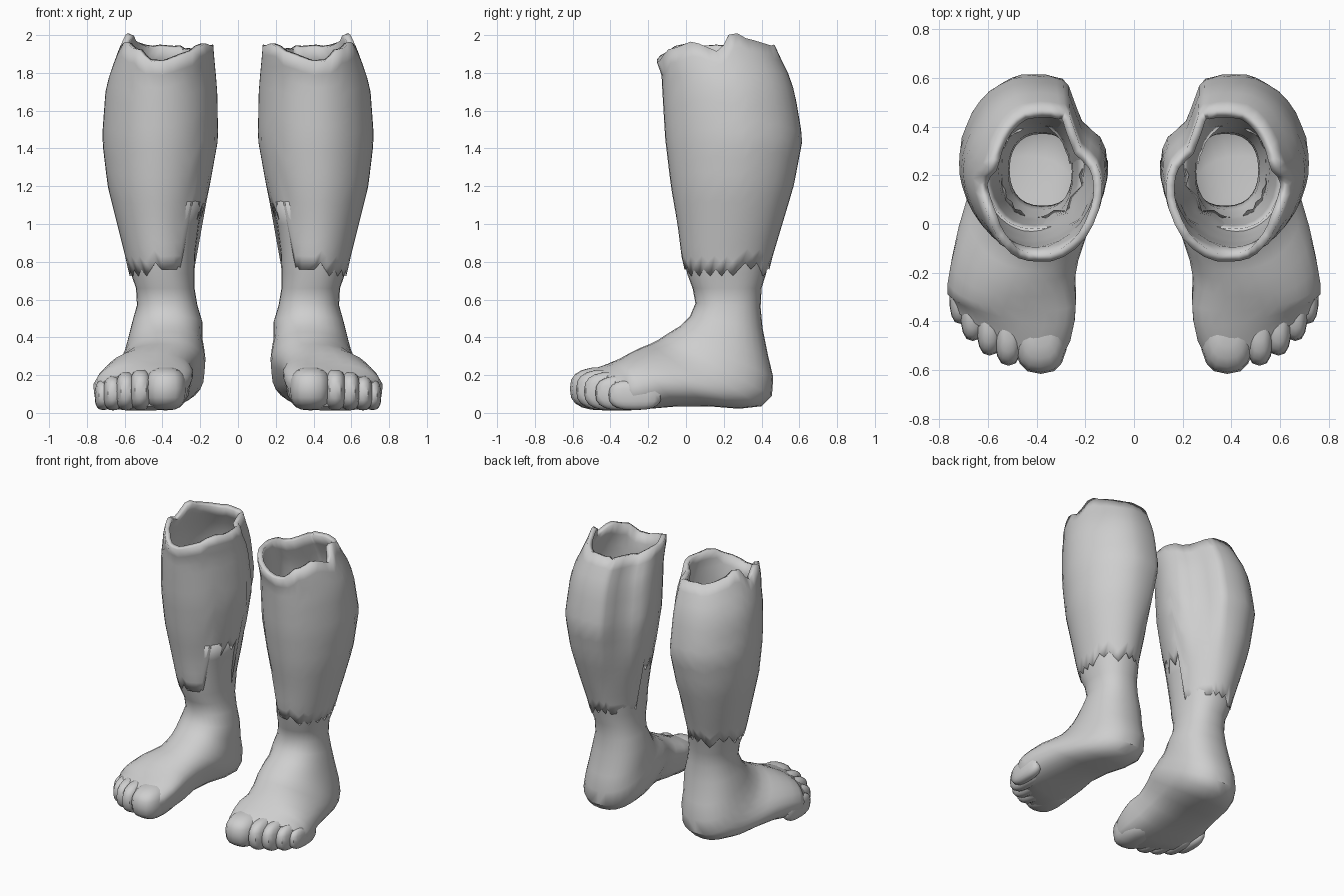
import bpy, bmesh, math, random
from mathutils import Matrix, Vector

random.seed(4)
cube = bpy.data.objects.get("Cube")
if cube:
    bpy.data.objects.remove(cube, do_unlink=True)

skin = bpy.data.materials.new("light_grey")
skin.use_nodes = True
skin.diffuse_color = (0.62, 0.62, 0.62, 1)
skin.node_tree.nodes["Principled BSDF"].inputs["Base Color"].default_value = (0.62, 0.62, 0.62, 1)


def finish(name, bm, thickness=0):
    """Turn a left-side bmesh into a smooth object mirrored to the right."""
    mesh = bpy.data.meshes.new(name)
    bm.to_mesh(mesh)
    bm.free()
    mesh.materials.append(skin)
    ob = bpy.data.objects.new(name, mesh)
    bpy.context.collection.objects.link(ob)
    bpy.ops.object.select_all(action='DESELECT')
    ob.select_set(True)
    bpy.context.view_layer.objects.active = ob
    if thickness:
        solid = ob.modifiers.new("thickness", 'SOLIDIFY')
        solid.thickness = thickness
        solid.offset = -1
    mirror = ob.modifiers.new("other_leg", 'MIRROR')
    mirror.use_mirror_merge = False
    bpy.ops.object.shade_smooth_by_angle(angle=math.radians(40))


def bridge(bm, rings):
    """Skin a stack of closed rings."""
    rows = [[bm.verts.new(p) for p in ring] for ring in rings]
    n = len(rows[0])
    for a, b in zip(rows, rows[1:]):
        for i in range(n):
            j = (i + 1) % n
            bm.faces.new((a[i], a[j], b[j], b[i]))
    return rows


def smooth_loop(values):
    """Double a closed list of vectors with rounded midpoints."""
    out, n = [], len(values)
    for i in range(n):
        a, b, c, d = (values[(i + k) % n] for k in (-1, 0, 1, 2))
        out += [b, (b + c) * 0.5625 - (a + d) * 0.0625]
    return out


def lookup(table, z):
    for a, b in zip(table, table[1:]):
        if z <= b[0]:
            t = max(0, (z - a[0]) / (b[0] - a[0]))
            return [p + (q - p) * t for p, q in zip(a, b)]
    return table[-1]


# Calf section from the shin round the outside: u, v, rim height
section = smooth_loop([Vector(p) for p in (
    (0, -1, 1.86), (.32, -.95, 1.87), (.6, -.79, 1.92), (.82, -.55, 1.95),
    (.96, -.27, 1.96), (1, 0, 1.91), (.96, .28, 2), (.82, .56, 1.99),
    (.6, .8, 1.96), (.3, .96, 1.95), (0, 1, 1.94), (-.3, .97, 1.94),
    (-.47, .88, 1.93), (-.65, .47, 1.93), (-.9, .29, 1.94), (-1, .02, 1.95),
    (-.95, -.3, 1.95), (-.72, -.68, 1.94), (-.38, -.92, 1.89))])

# Calf outline: height, x range, y range, amount of muscle groove
calf = [(.7, .235, .57, .01, .43, 0), (.8, .225, .59, -.02, .45, 0),
        (1, .2, .64, -.045, .51, 0), (1.2, .15, .69, -.08, .57, .5),
        (1.45, .105, .72, -.11, .618, 1), (1.7, .11, .702, -.125, .575, 1),
        (1.8, .118, .678, -.13, .54, 1), (1.87, .125, .65, -.16, .505, 1),
        (2, .135, .605, -.16, .445, 1)]


def calf_point(p, z):
    _, x0, x1, y0, y1, groove = lookup(calf, z)
    flat = Vector((p.x, p.y))
    flat = flat.normalized().lerp(flat, groove)
    return ((x0 + x1) / 2 + flat.x * (x1 - x0) / 2,
            (y0 + y1) / 2 + flat.y * (y1 - y0) / 2, z)


# Hollow calf shell with torn edges and a tear on the inner front
bottoms, tops = [], []
for i, p in enumerate(section):
    low = 0.76 + random.choice((-.035, 0, .035)) * (i % 2)
    if p.x < -.6 and -.75 < p.y < .15:
        low = (1.12 if p.x < -.9 else 1.06) - 0.08 * (i % 2)
    bottoms.append(low)
    tops.append(p.z + random.uniform(-.008, .008))
steps = 16
bm = bmesh.new()
bridge(bm, [[calf_point(p, lo + (hi - lo) * r / steps)
             for p, lo, hi in zip(section, bottoms, tops)] for r in range(steps + 1)])
finish("calf_shell", bm, thickness=0.035)

# Foot rings: front or top point, back or bottom point, x range, ridge skew, toe slant
foot = [((-.045, 1.12), (.49, 1.12), .182, .63, 0, 0),
        ((-.03, 1), (.475, 1), .206, .61, 0, 0),
        ((-.008, .85), (.44, .85), .226, .58, 0, 0),
        ((.005, .74), (.425, .74), .23, .568, 0, 0),
        ((.035, .66), (.4, .66), .23, .54, 0, 0),
        ((.05, .58), (.395, .56), .215, .535, 0, 0),
        ((.02, .51), (.405, .45), .188, .56, 0, 0),
        ((-.03, .46), (.435, .3), .188, .585, .05, 0),
        ((-.08, .43), (.462, .19), .18, .605, .1, 0),
        ((-.12, .405), (.455, .09), .175, .63, .12, 0),
        ((-.15, .385), (.4, .035), .178, .655, .15, 0),
        ((-.19, .365), (.28, .022), .2, .69, .17, 0),
        ((-.24, .345), (.12, .035), .23, .725, .2, 0),
        ((-.3, .315), (-.04, .035), .25, .752, .23, 0),
        ((-.36, .285), (-.2, .022), .255, .765, .25, .1),
        ((-.42, .26), (-.34, .012), .257, .765, .22, .25),
        ((-.49, .235), (-.46, .012), .267, .758, .12, .5),
        ((-.56, .2), (-.555, .035), .3, .735, .05, .6)]
count = 28


def foot_ring(front, back, x0, x1, skew, slant):
    power = 0.72 if slant else 0.88
    ring = []
    for i in range(count):
        a = math.tau * i / count
        u, v = (math.copysign(abs(f) ** power, f) for f in (math.cos(a), math.sin(a)))
        x = (x0 + x1) / 2 + (x1 - x0) / 2 * (u - skew * max(v, 0))
        y, z = ((f + b) / 2 + (f - b) / 2 * v for f, b in zip(front, back))
        ring.append((x, y + slant * max(0, x - 0.4), z))
    return ring


# Hollow foot and ankle, open inside the calf
bm = bmesh.new()
rows = bridge(bm, [foot_ring(*r) for r in foot])
bm.faces.new(rows[-1])
finish("foot", bm, thickness=0.025)

# Toes: x, tip y, centre height, then width, length and height as radii
toes = [(.383, -.615, .128, .112, .19, .115), (.515, -.582, .122, .06, .17, .108),
        (.593, -.54, .115, .055, .16, .102), (.662, -.48, .105, .052, .15, .092),
        (.713, -.41, .095, .046, .14, .08)]
for k, (x, tip, z, rx, ry, rz) in enumerate(toes):
    bm = bmesh.new()
    bmesh.ops.create_uvsphere(bm, u_segments=16, v_segments=10, radius=1)
    for v in bm.verts:
        v.co = [math.copysign(abs(c) ** 0.75, c) for c in v.co]
    place = Matrix.Translation((x, tip + ry, z)) @ Matrix.Diagonal((rx, ry, rz, 1))
    bmesh.ops.transform(bm, matrix=place, verts=bm.verts)
    finish("toe_%d" % (k + 1), bm)
